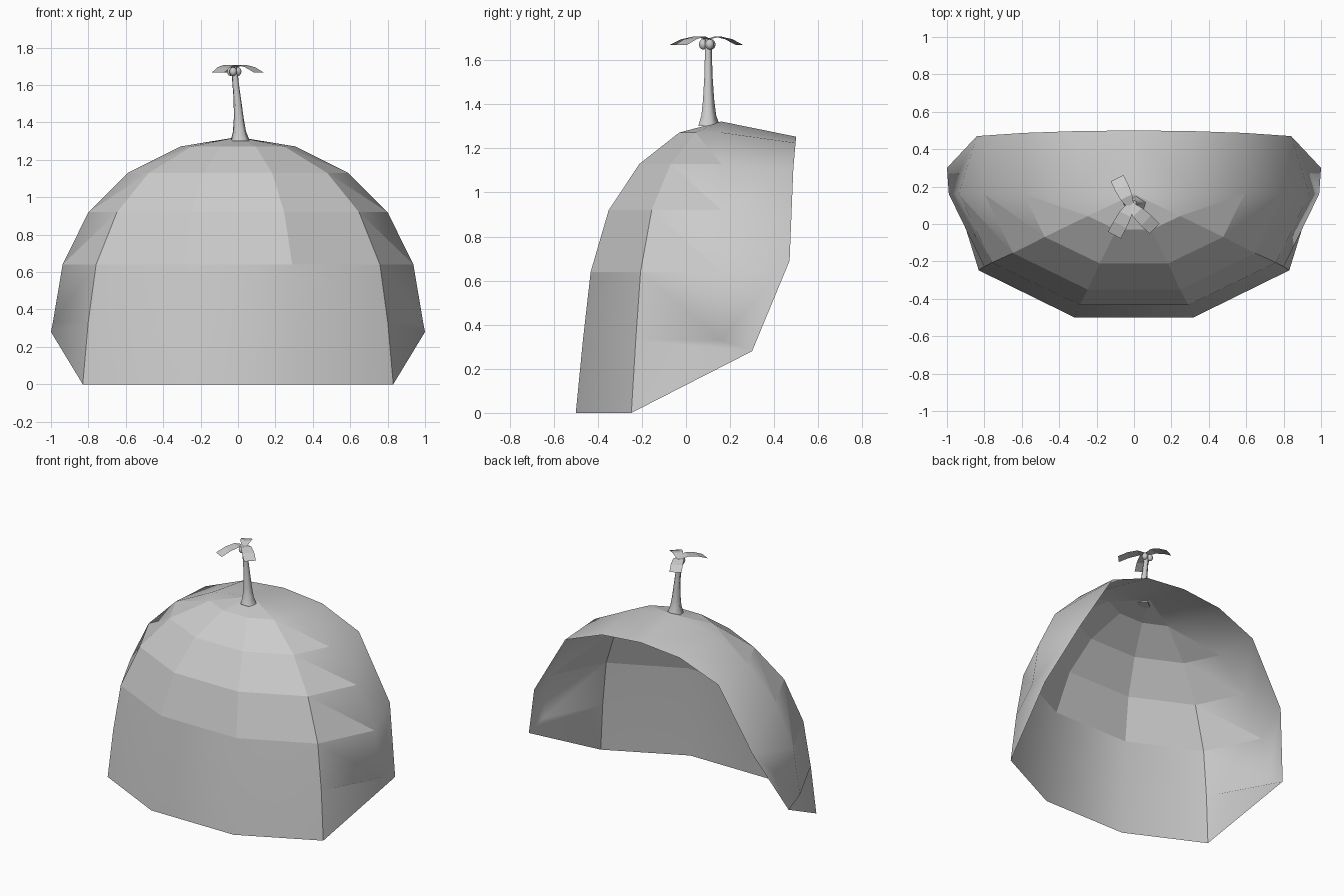
import bpy, bmesh, math
from mathutils import Vector

if "Cube" in bpy.data.objects:
    bpy.data.objects.remove(bpy.data.objects["Cube"])


def finish(bm, name):
    bmesh.ops.recalc_face_normals(bm, faces=bm.faces)
    me = bpy.data.meshes.new(name)
    bm.to_mesh(me)
    bm.free()
    ob = bpy.data.objects.new(name, me)
    bpy.context.collection.objects.link(ob)
    return ob


# Dome shell: half-decagon rings (z, x radius, y radius) around y = 0.16
CY = 0.16
RINGS = [(0, 1.026, .694), (.33, .99, .66), (.64, .938, .623), (.92, .80, .537),
         (1.13, .59, .39), (1.272, .305, .20)]
ANGLES = [-90, -54, -18, 18, 54, 90]
RIM = [(1, .30, .28), (.84, .47, .69), (.59, .487, 1.11), (.30, .497, 1.225)]

bm = bmesh.new()
grid = []
for i, (z, rx, ry) in enumerate(RINGS):
    row = []
    for a in ANGLES:
        t = math.radians(a)
        co = (rx * math.sin(t), CY - ry * math.cos(t), z)
        if i == 0 and abs(a) == 90:      # lowest side corner is swept up and back
            co = (math.copysign(RIM[0][0], a), RIM[0][1], RIM[0][2])
        row.append(bm.verts.new(co))
    grid.append(row)
apex = bm.verts.new((0, CY, 1.322))
rim_top = bm.verts.new((0, .5, 1.253))


def face(vs, smooth=False):
    bm.faces.new(vs).smooth = smooth


# Faceted front and half-smoothed side panels
for i in range(5):
    lo, hi = grid[i], grid[i + 1]
    for j in range(5):
        if j in (0, 4):
            o, n = (0, 1) if j == 0 else (5, 4)
            face((hi[n], lo[n], lo[o]), i < 2)
            face((hi[n], lo[o], hi[o]), True)
        else:
            face((lo[j], lo[j + 1], hi[j + 1], hi[j]), i < 2)
for j in range(5):
    face((grid[5][j], grid[5][j + 1], apex), j in (0, 4))

# Rear band from the arch to the open rim
for s, o in ((-1, 0), (1, 5)):
    arch = [r[o] for r in grid[1:]] + [apex]
    rim = [grid[0][o]] + [bm.verts.new((s * x, y, z)) for x, y, z in RIM[1:]] + [rim_top]
    face((arch[0], arch[1], rim[1], rim[0]), True)
    face((arch[1], arch[2], rim[1]), True)
    for k in range(2, 5):
        face((arch[k], arch[k + 1], rim[k], rim[k - 1]), True)

# Hard creases on the front corners
for n in (1, 4):
    for i in range(3):
        e = bm.edges.get((grid[i][n], grid[i + 1][n]))
        if e:
            e.smooth = False
finish(bm, "dome_shell")

# Tree trunk: five-sided, flared at the foot and slightly leaning (x, z, radius)
TRUNK = [(.012, 1.302, .054), (.008, 1.35, .037), (.004, 1.42, .028),
         (-.003, 1.52, .021), (-.013, 1.61, .018), (-.02, 1.69, .017)]
bm = bmesh.new()
loops = [[bm.verts.new((x + r * math.cos(k * math.tau / 5 + .3),
                        .10 + r * math.sin(k * math.tau / 5 + .3), z)) for k in range(5)]
         for x, z, r in TRUNK]
for a, b in zip(loops, loops[1:]):
    for k in range(5):
        bm.faces.new((a[k], a[(k + 1) % 5], b[(k + 1) % 5], b[k])).smooth = True
bm.faces.new(loops[0])
bm.faces.new(loops[-1])
finish(bm, "tree_trunk")

# Drooping leaves: strips that bend downward toward the tip
bm = bmesh.new()
start = Vector((-.02, .10, 0))
for tip in ((-.09, .245), (-.105, -.06), (.11, -.025)):
    d = Vector((tip[0], tip[1], 0)) - start
    side = Vector((-d.y, d.x, 0)).normalized()
    prev = None
    for t, z, w in ((0, 1.695, .02), (.3, 1.708, .034), (.65, 1.695, .039), (1, 1.668, .038)):
        c = start + d * t + Vector((0, 0, z))
        cur = [bm.verts.new(c + side * w), bm.verts.new(c - side * w)]
        if prev:
            bm.faces.new((prev[0], prev[1], cur[1], cur[0]))
        prev = cur
finish(bm, "tree_leaves")

# Small round fruits under the leaves
for k, a in enumerate((20, 140, 260)):
    t = math.radians(a)
    bpy.ops.mesh.primitive_uv_sphere_add(
        segments=8, ring_count=6, radius=.02,
        location=(-.022 + .022 * math.cos(t), .10 + .022 * math.sin(t), 1.672))
    ob = bpy.context.object
    ob.name = f"tree_fruit_{k + 1}"
    ob.scale.z = 1.2
    bpy.ops.object.shade_smooth()
